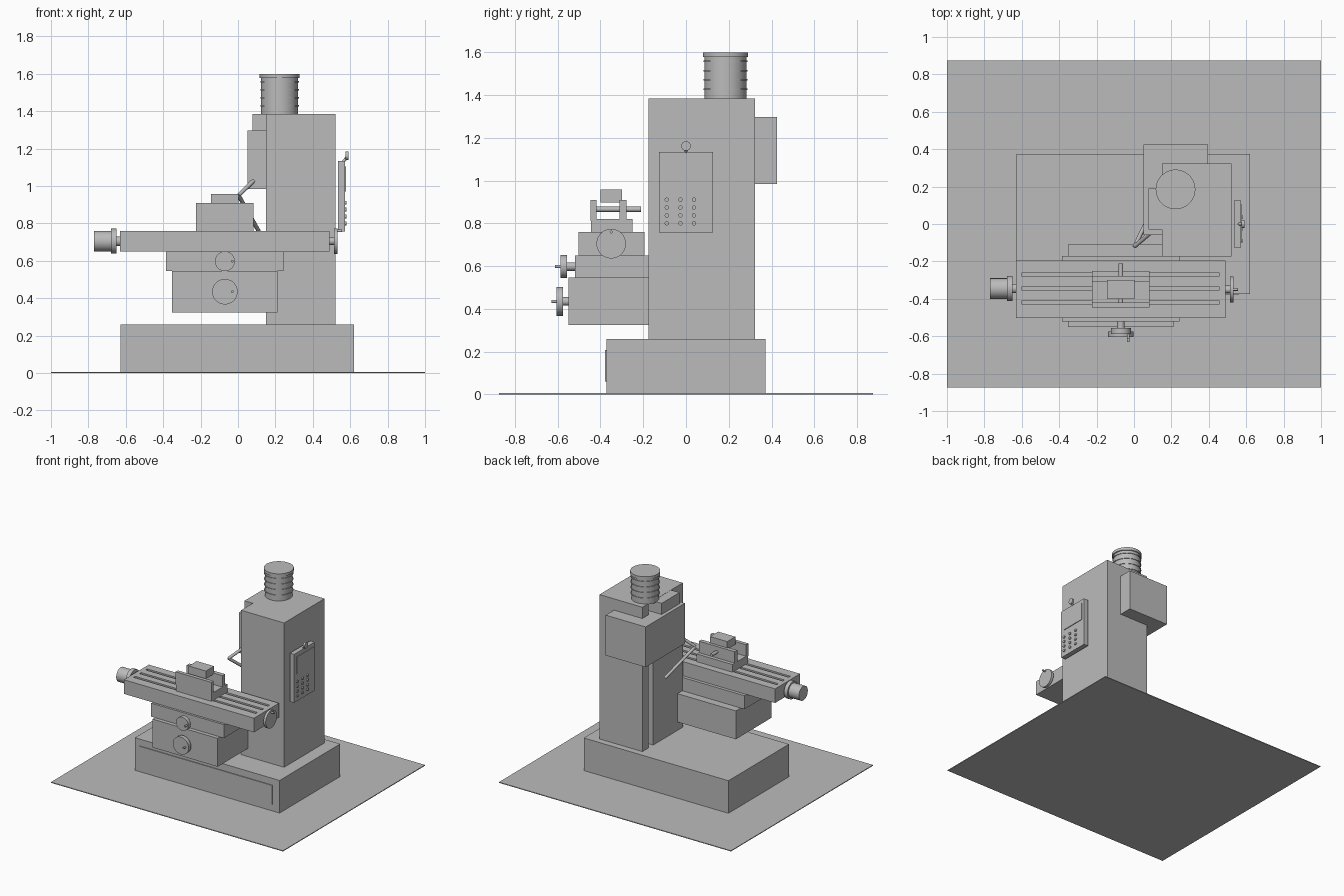
import bpy
import math
from mathutils import Vector

if "Cube" in bpy.data.objects:
    bpy.data.objects.remove(bpy.data.objects["Cube"], do_unlink=True)

GREY = (0.5, 0.5, 0.5, 1)
grey = bpy.data.materials.new("machine_grey")
grey.use_nodes = True
grey.diffuse_color = GREY
grey.node_tree.nodes["Principled BSDF"].inputs["Base Color"].default_value = GREY


def finish(name):
    ob = bpy.context.object
    ob.name = name
    ob.data.materials.append(grey)
    return ob


def box(name, x, y, z):
    """Box from (low, high) ranges on each axis."""
    bpy.ops.mesh.primitive_cube_add(size=1)
    ob = finish(name)
    for v in ob.data.vertices:
        v.co = [lo + (c + 0.5) * (hi - lo) for c, (lo, hi) in zip(v.co, (x, y, z))]
    return ob


def rod(name, a, b, r, sides=32):
    """Cylinder of radius r between two points."""
    a, b = Vector(a), Vector(b)
    bpy.ops.mesh.primitive_cylinder_add(vertices=sides, radius=r, depth=(b - a).length)
    ob = finish(name)
    ob.matrix_world = (Vector((0, 0, 1)).rotation_difference(b - a).to_matrix().to_4x4())
    ob.location = (a + b) / 2
    bpy.ops.object.shade_smooth_by_angle(angle=math.radians(35))
    return ob


def cut(target, cutter):
    mod = target.modifiers.new("cut", "BOOLEAN")
    mod.operation = "DIFFERENCE"
    mod.solver = "EXACT"
    mod.object = cutter
    cutter.hide_render = True
    cutter.hide_set(True)


# Floor and base
box("floor_plate", (-1, 1), (-.875, .875), (0, .006))
box("base", (-.627, .62), (-.373, .373), (.003, .26))
box("base_front_cover", (-.59, .56), (-.379, -.37), (.06, .207))

# Column with its side channel, slide and rear cabinet
column = box("column", (.15, .52), (-.175, .323), (.25, 1.385))
cut(column, box("channel_cutter", (.1, .2), (.19, .25), (.2, 1.5)))
box("column_slide", (.077, .21), (-.03, .19), (.985, 1.384))
box("rear_cabinet", (.05, .395), (-.06, .425), (.983, 1.297))

# Spindle motor with cooling rings
MX, MY = .222, .185
rod("motor_body", (MX, MY, 1.38), (MX, MY, 1.58), .098, 48)
rod("motor_cap", (MX, MY, 1.578), (MX, MY, 1.6), .106, 48)
for i in range(4):
    z = 1.425 + i * .043
    rod("motor_ring", (MX, MY, z), (MX, MY, z + .007), .103, 48)

# Knee, saddle and slotted table
box("knee", (-.353, .21), (-.55, -.11), (.325, .546))
box("saddle", (-.385, .242), (-.52, -.17), (.545, .65))
table = box("table", (-.632, .49), (-.503, -.195), (.65, .76))
for y in (-.27, -.345, -.42):
    cut(table, box("slot_cutter", (-.6, .455), (y - .01, y + .01), (.73, .8)))

# Vise and workpiece
VX = (-.225, .083)
box("vise_base", VX, (-.445, -.25), (.755, .82))
box("vise_front_jaw", VX, (-.447, -.419), (.81, .909))
box("vise_rear_jaw", VX, (-.31, -.278), (.81, .909))
box("workpiece", (-.145, .003), (-.4, -.3), (.897, .958))
rod("vise_screw", (-.07, -.425, .866), (-.07, -.21, .866), .012)


def handwheel(name, shaft, near, far, r, grip):
    """Wheel along an outward direction: shaft start, wheel faces, grip offset."""
    shaft, near, far = Vector(shaft), Vector(near), Vector(far)
    out = (far - near).normalized()
    rod(name + "_shaft", shaft, near + out * .005, .02)
    rod(name, near, far, r, 48)
    pin = far + Vector(grip)
    rod(name + "_grip", pin - out * .005, pin + out * .025, .007, 16)


handwheel("saddle_wheel", (-.07, -.51, .598), (-.07, -.557, .598),
          (-.07, -.588, .598), .053, (.04, 0, 0))
handwheel("knee_wheel", (-.07, -.54, .435), (-.07, -.575, .435),
          (-.07, -.605, .435), .068, (.04, 0, 0))
handwheel("table_wheel", (.48, -.35, .705), (.513, -.35, .705),
          (.532, -.35, .705), .069, (0, 0, .055))

# Table feed motor
rod("feed_motor_shaft", (-.66, -.345, .705), (-.62, -.345, .705), .025)
rod("feed_motor_flange", (-.68, -.345, .705), (-.65, -.345, .705), .067, 48)
rod("feed_motor_body", (-.77, -.345, .705), (-.675, -.345, .705), .055, 48)

# Control panel with screen, buttons and stop knob
box("control_panel", (.535, .572), (-.126, .126), (.758, 1.135))
box("panel_screen", (.57, .577), (-.095, .105), (.97, 1.105))
for y in (-.09, -.026, .037):
    for row in range(4):
        z = .8 + row * .037
        rod("panel_button", (.565, y, z), (.581, y, z), .01, 16)
rod("stop_knob_stem", (.56, 0, 1.128), (.58, 0, 1.15), .008, 16)
rod("stop_knob", (.575, 0, 1.162), (.59, 0, 1.162), .022)

# Bent lever beside the column
elbow = (.003, -.12, .95)
rod("lever_upper_arm", elbow, (.085, -.05, 1.03), .011, 16)
rod("lever_lower_arm", elbow, (.11, .1, .76), .011, 16)
